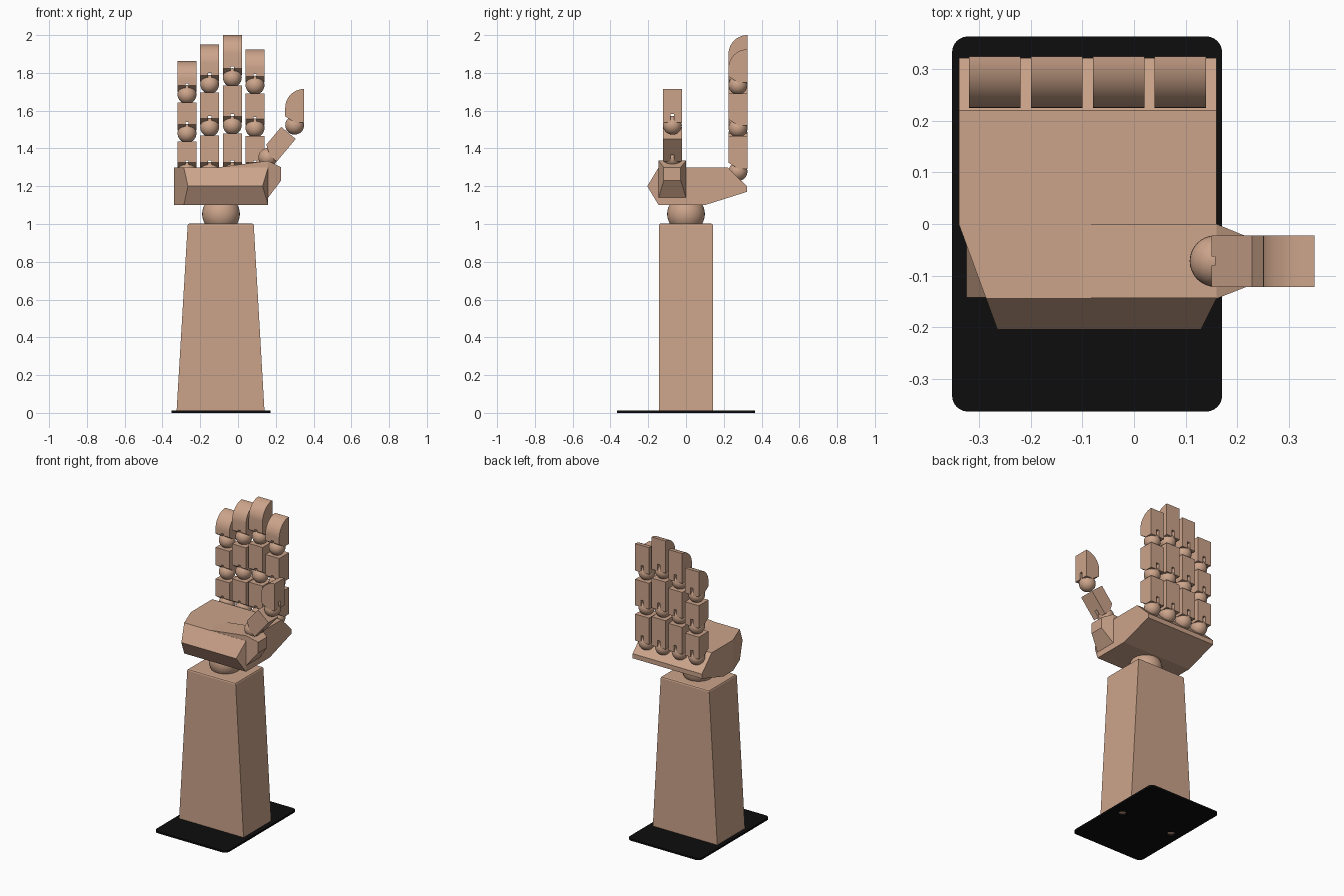
import bpy, bmesh, math
from mathutils import Matrix, Vector

if "Cube" in bpy.data.objects:
    bpy.data.objects.remove(bpy.data.objects["Cube"])


def material(name, rgb):
    m = bpy.data.materials.new(name)
    m.diffuse_color = (*rgb, 1)
    m.use_nodes = True
    m.node_tree.nodes["Principled BSDF"].inputs["Base Color"].default_value = m.diffuse_color
    return m


SKIN = material("warm tan", (0.60, 0.37, 0.255))
BLACK = material("matte black", (0.004, 0.004, 0.004))


def finish(bm, name, mat, smooth=False):
    bmesh.ops.recalc_face_normals(bm, faces=bm.faces)
    me = bpy.data.meshes.new(name)
    bm.to_mesh(me)
    bm.free()
    me.materials.append(mat)
    ob = bpy.data.objects.new(name, me)
    bpy.context.collection.objects.link(ob)
    if smooth:
        bpy.ops.object.select_all(action='DESELECT')
        ob.select_set(True)
        bpy.context.view_layer.objects.active = ob
        bpy.ops.object.shade_smooth_by_angle(angle=math.radians(30))
    return ob


def prism(points, offset):
    """Extrude a closed 3D profile along offset."""
    bm = bmesh.new()
    face = bm.faces.new([bm.verts.new(p) for p in points])
    ext = bmesh.ops.extrude_face_region(bm, geom=[face], use_keep_orig=True)
    verts = [g for g in ext['geom'] if isinstance(g, bmesh.types.BMVert)]
    bmesh.ops.translate(bm, verts=verts, vec=offset)
    return bm


def cut(bm, co, no):
    """Slice off everything on the normal side of a plane and cap it."""
    geom = bm.verts[:] + bm.edges[:] + bm.faces[:]
    bmesh.ops.bisect_plane(bm, geom=geom, plane_co=co, plane_no=no, clear_outer=True)
    edges = [e for e in bm.edges if e.is_boundary]
    bmesh.ops.holes_fill(bm, edges=edges, sides=0)


def ball(name, centre, r):
    bm = bmesh.new()
    bmesh.ops.create_uvsphere(bm, u_segments=32, v_segments=16, radius=r,
                              matrix=Matrix.Translation(centre))
    return finish(bm, name, SKIN, True)


def segment(name, frame, z0, z1, tip=False):
    """Finger bone with a slot below, a chamfered lower front and optional round tip."""
    w, s = 0.05, 0.009
    outline = [(-w, z0), (-s, z0), (-s, z0 + 0.045), (s, z0 + 0.045),
               (s, z0), (w, z0), (w, z1), (-w, z1)]
    bm = prism([(x, -w, z) for x, z in outline], (0, 2 * w, 0))
    cut(bm, (0, 0, z0), (0, -0.033, -0.05))
    if tip:
        r = 0.1
        for i in range(10):
            a = math.radians(4.5 + 9 * i)
            n = Vector((0, -math.cos(a), math.sin(a)))
            centre = Vector((0, w, z1 - r))
            cut(bm, centre + n * r * math.cos(math.radians(4.5)), n)
    bmesh.ops.transform(bm, matrix=frame, verts=bm.verts)
    finish(bm, name, SKIN, tip)


# base plate with two screw holes
bm = bmesh.new()
pts = []
for k, (cx, cy) in enumerate([(0.14, 0.333), (-0.322, 0.333), (-0.322, -0.333), (0.14, -0.333)]):
    for i in range(7):
        a = math.radians(90 * k + 15 * i)
        pts.append((cx + 0.031 * math.cos(a), cy + 0.031 * math.sin(a), 0))
bm.free()
plate = finish(prism(pts, (0, 0, 0.012)), "base_plate", BLACK)
for i, x in enumerate((0.09, -0.285)):
    bm = bmesh.new()
    bmesh.ops.create_cone(bm, cap_ends=True, segments=24, radius1=0.026, radius2=0.026,
                          depth=0.1, matrix=Matrix.Translation((x, 0, 0)))
    cutter = finish(bm, f"hole_cutter_{i}", BLACK)
    cutter.hide_render = True
    cutter.hide_set(True)
    mod = plate.modifiers.new(f"hole_{i}", 'BOOLEAN')
    mod.operation, mod.object, mod.solver = 'DIFFERENCE', cutter, 'EXACT'

# tapered forearm with a softened top edge
bm = prism([(-0.325, -0.143, 0.012), (0.14, -0.143, 0.012),
            (0.083, -0.143, 1.003), (-0.266, -0.143, 1.003)], (0, 0.285, 0))
top = [e for e in bm.edges if all(v.co.z > 0.9 for v in e.verts)]
bmesh.ops.bevel(bm, geom=top, offset=0.01, segments=2, profile=0.5, affect='EDGES')
finish(bm, "forearm", SKIN)

# wrist
ball("wrist_ball", (-0.09, 0, 1.053), 0.1)

# palm with clipped front corners
profile = [(-0.145, 1.3), (-0.205, 1.2), (-0.145, 1.1), (0.1, 1.1),
           (0.322, 1.17), (0.322, 1.2), (0.22, 1.3)]
bm = prism([(-0.34, y, z) for y, z in profile], (0.5, 0, 0))
cut(bm, (-0.34, 0, 1.2), (-0.205, -0.075, 0))
cut(bm, (0.16, -0.145, 1.2), (0.06, -0.03, 0))
finish(bm, "palm", SKIN)

# thumb mount: wedge on the palm and a tapered end
finish(prism([(-0.105, 0, 1.3), (0.16, 0, 1.335), (0.16, 0, 1.14), (-0.105, 0, 1.25)],
             (0, -0.144, 0)), "thumb_wedge", SKIN)
bm = bmesh.new()
rings = [[bm.verts.new((x, y, z)) for y, z in ((y0, z0), (y1, z0), (y1, z1), (y0, z1))]
         for x, y0, y1, z0, z1 in ((0.16, -0.145, 0, 1.14, 1.335), (0.228, -0.118, -0.028, 1.23, 1.3))]
bm.faces.new(rings[0])
bm.faces.new(rings[1])
for i in range(4):
    j = (i + 1) % 4
    bm.faces.new((rings[0][i], rings[0][j], rings[1][j], rings[1][i]))
finish(bm, "thumb_mount", SKIN)

# four fingers: x, two upper joint heights, tip height
fingers = {"index": (0.09, 1.508, 1.735, 1.925), "middle": (-0.03, 1.523, 1.775, 2.0),
           "ring": (-0.15, 1.512, 1.74, 1.95), "little": (-0.27, 1.48, 1.685, 1.862)}
for name, (x, j1, j2, end) in fingers.items():
    frame = Matrix.Translation((x, 0.275, 0))
    joints = (1.278, j1, j2, end)
    for i in range(3):
        ball(f"{name}_joint_{i}", (x, 0.275, joints[i]), 0.05)
        last = i == 2
        segment(f"{name}_segment_{i}", frame, joints[i] + 0.014,
                end if last else joints[i + 1] - 0.043, last)

# thumb: same bones turned sideways, the lower one tilted
turn = Matrix.Rotation(math.radians(-90), 4, 'Z')
low, high = Vector((0.158, -0.072, 1.352)), Vector((0.3, -0.072, 1.523))
ball("thumb_joint_0", low, 0.05)
ball("thumb_joint_1", high, 0.05)
tilt = Matrix.Rotation(math.radians(40), 4, 'Y')
segment("thumb_segment_0", Matrix.Translation(low) @ tilt @ turn, 0.014, 0.17)
segment("thumb_segment_1", Matrix.Translation(high) @ turn, 0.014, 0.192, True)
